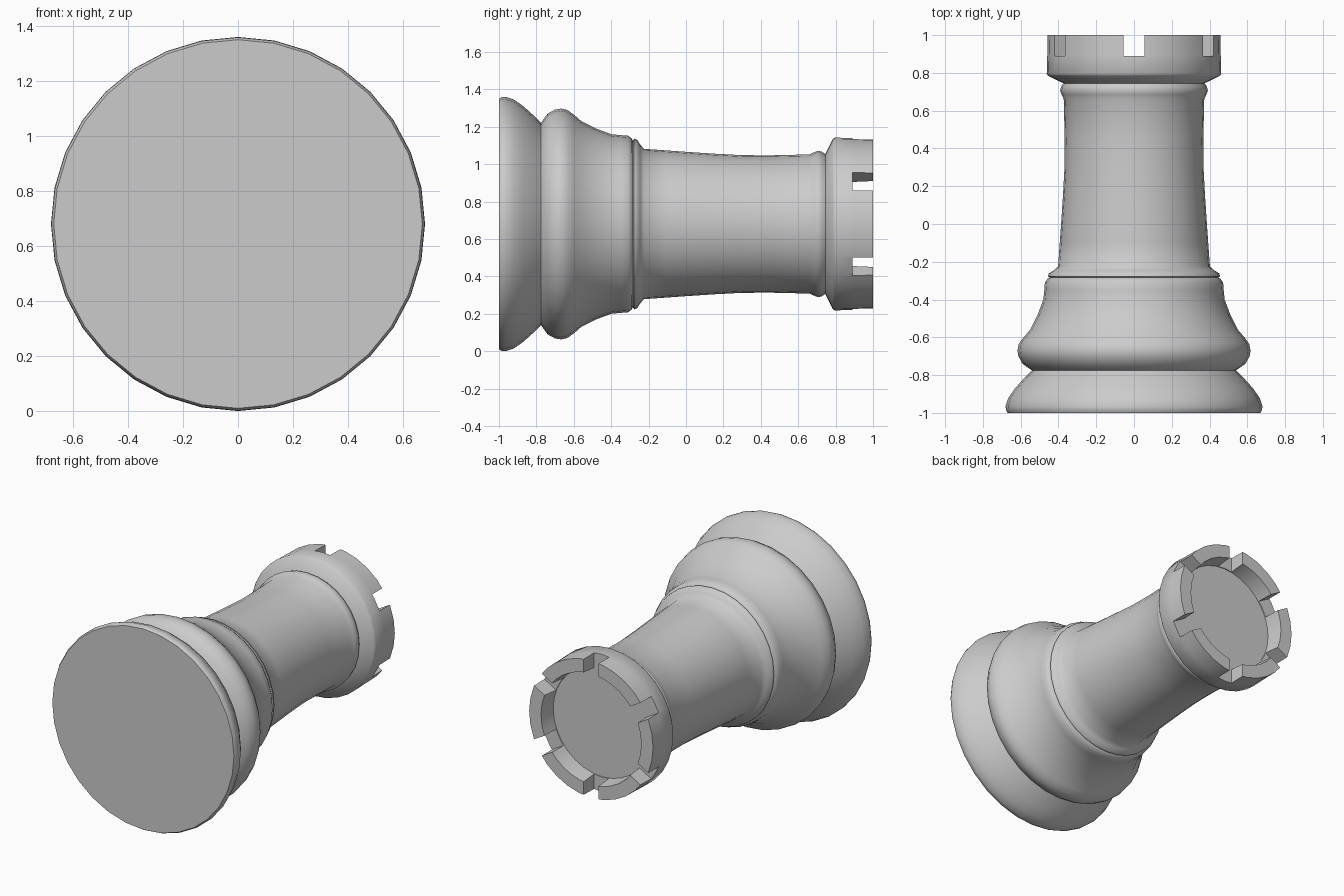
import bpy, bmesh
from math import sin, cos, tau, radians
from mathutils import Matrix

if "Cube" in bpy.data.objects:
    bpy.data.objects.remove(bpy.data.objects["Cube"])

SIDES, CZ = 32, 0.68

# Turned profile as (y along the axis, radius), base to crown to recessed floor
profile = [
    (-1.0, .67), (-.985, .678), (-.965, .68), (-.92, .665), (-.87, .63), (-.82, .585), (-.785, .55),
    (-.775, .54), (-.765, .555), (-.74, .59), (-.70, .612), (-.67, .617), (-.635, .61),
    (-.60, .585), (-.56, .55), (-.48, .51), (-.40, .48), (-.35, .475), (-.31, .472),
    (-.29, .458), (-.284, .445), (-.277, .456), (-.262, .452), (-.245, .425), (-.225, .402),
    (-.10, .393), (.0, .386), (.15, .376), (.30, .368), (.45, .367), (.66, .372),
    (.685, .383), (.705, .391), (.725, .387), (.745, .374),
    (.785, .455), (.795, .462), (.90, .459), (1.0, .457), (1.0, .37), (.885, .36)]

bm = bmesh.new()
rings = [[bm.verts.new((r * sin(tau * i / SIDES), y, CZ + r * cos(tau * i / SIDES)))
          for i in range(SIDES)] for y, r in profile]
for a, b in zip(rings, rings[1:]):
    for i in range(SIDES):
        j = (i + 1) % SIDES
        bm.faces.new((a[i], a[j], b[j], b[i]))
bm.faces.new(rings[0])
bm.faces.new(rings[-1])
bmesh.ops.recalc_face_normals(bm, faces=bm.faces)
mesh = bpy.data.meshes.new("rook_body")
bm.to_mesh(mesh)
bm.free()
rook = bpy.data.objects.new("rook_body", mesh)
bpy.context.collection.objects.link(rook)

# Six radial notches in the crown rim
bm = bmesh.new()
for k in range(6):
    m = (Matrix.Translation((0, 0, CZ)) @ Matrix.Rotation(tau * k / 6, 4, 'Y')
         @ Matrix.Translation((0, .99, .42)) @ Matrix.Diagonal((.11, .2, .26, 1)))
    bmesh.ops.create_cube(bm, size=1, matrix=m)
cut_mesh = bpy.data.meshes.new("notch_cutter")
bm.to_mesh(cut_mesh)
bm.free()
cutter = bpy.data.objects.new("notch_cutter", cut_mesh)
cutter.hide_render = True
bpy.context.collection.objects.link(cutter)

bpy.context.view_layer.objects.active = rook
rook.select_set(True)
mod = rook.modifiers.new("notches", 'BOOLEAN')
mod.operation, mod.solver, mod.object = 'DIFFERENCE', 'EXACT', cutter
bpy.ops.object.modifier_apply(modifier=mod.name)
bpy.data.objects.remove(cutter)

bpy.ops.object.shade_smooth_by_angle(angle=radians(55))
